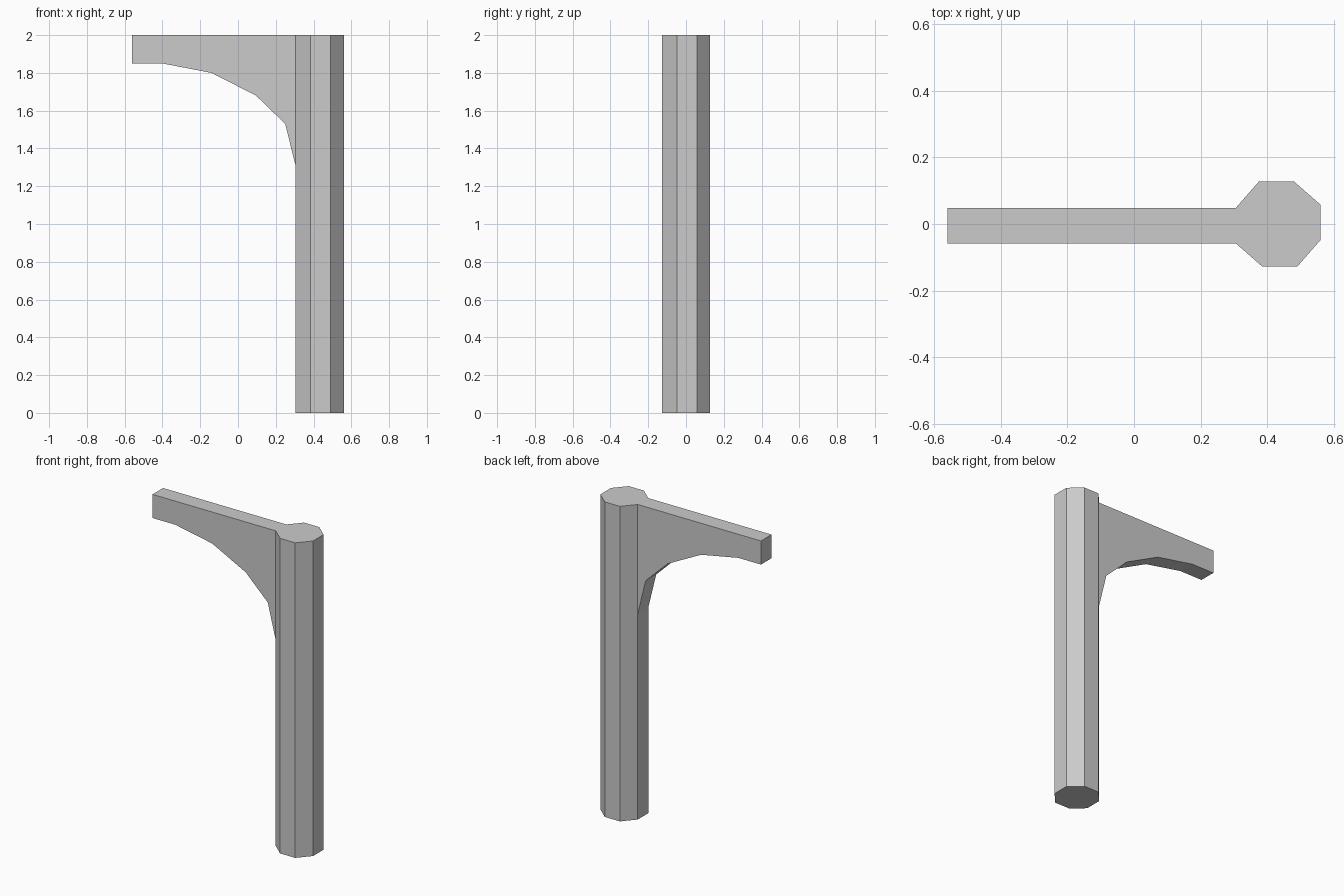
import bpy, bmesh
from mathutils import Vector

if "Cube" in bpy.data.objects:
    bpy.data.objects.remove(bpy.data.objects["Cube"])


def prism(name, profile, sweep):
    """Extrude a closed 3D profile along a vector."""
    bm = bmesh.new()
    face = bm.faces.new([bm.verts.new(p) for p in profile])
    ext = bmesh.ops.extrude_face_region(bm, geom=[face], use_keep_orig=True)
    bmesh.ops.translate(bm, vec=Vector(sweep),
                        verts=[v for v in ext["geom"] if isinstance(v, bmesh.types.BMVert)])
    bmesh.ops.recalc_face_normals(bm, faces=bm.faces)
    mesh = bpy.data.meshes.new(name)
    bm.to_mesh(mesh)
    bm.free()
    obj = bpy.data.objects.new(name, mesh)
    bpy.context.collection.objects.link(obj)
    return obj


# Slightly turned octagonal post: one side repeated four times by quarter turns
CX, R, LOW, HIGH = 0.433, 0.1275, -0.048, 0.058
ring = []
a, b = (R, LOW), (R, HIGH)
for _ in range(4):
    ring += [(CX + x, y, 0) for x, y in (a, b)]
    a, b = (-a[1], a[0]), (-b[1], b[0])
post = prism("post_with_bracket", ring, (0, 0, 2))

# Curved bracket arm, as wide as the post's left side, reaching into the post
joint = CX - R
arch = [(-0.56, 2), (-0.56, 1.85), (-0.4, 1.85), (-0.14, 1.8), (0.095, 1.68),
        (0.25, 1.53), (joint, 1.305), (joint + 0.08, 1.305), (joint + 0.08, 2)]
bracket = prism("bracket", [(x, -HIGH, z) for x, z in arch], (0, HIGH - LOW, 0))

# Fuse the arm and post into one solid
union = post.modifiers.new("union", "BOOLEAN")
union.operation = "UNION"
union.solver = "EXACT"
union.object = bracket
bpy.context.view_layer.objects.active = post
bpy.ops.object.modifier_apply(modifier=union.name)
bpy.data.objects.remove(bracket)
